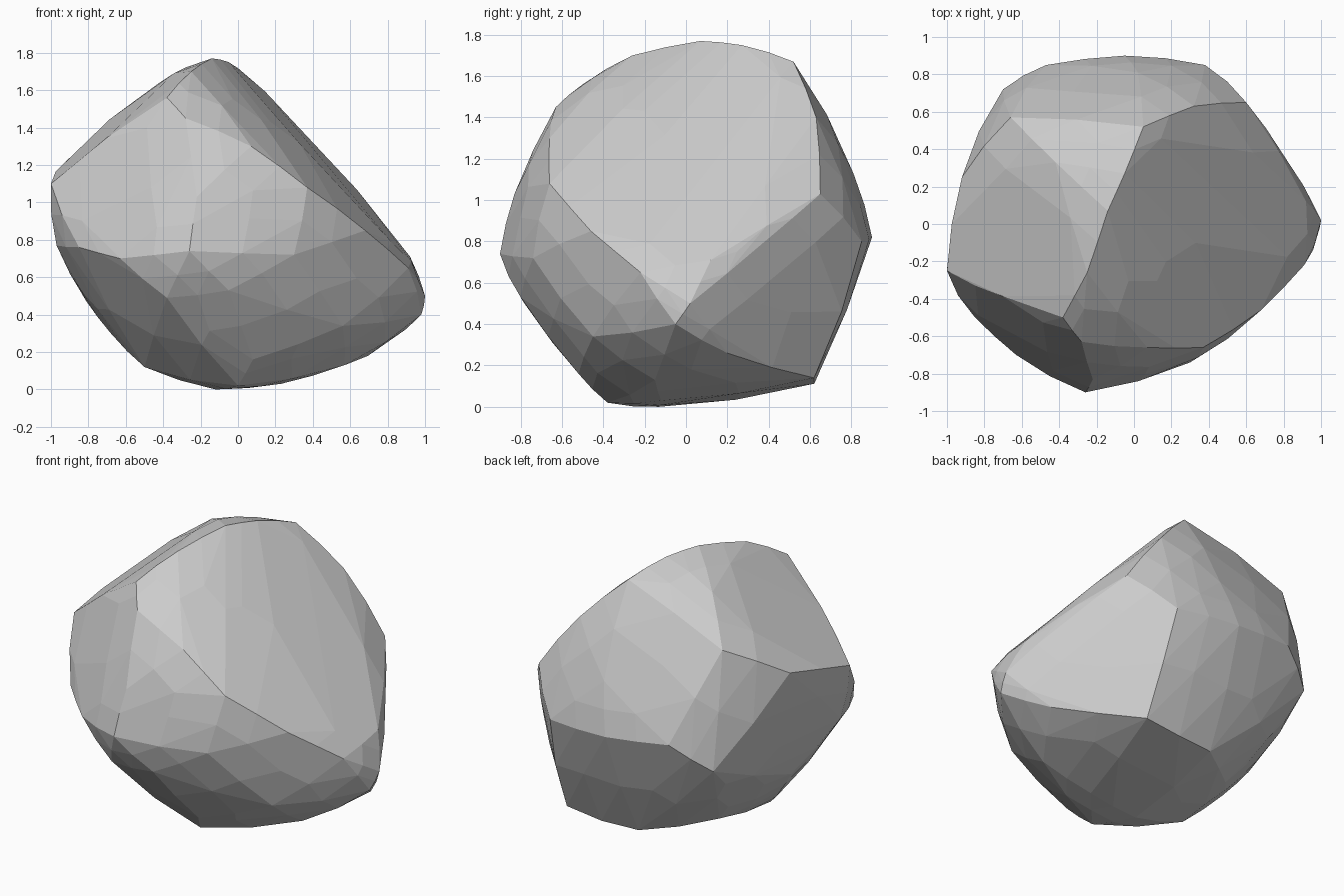
import bpy, bmesh
from mathutils import Vector

if "Cube" in bpy.data.objects:
    bpy.data.objects.remove(bpy.data.objects["Cube"])

# Key corners of the boulder
corners = [
    # top ridge
    (-.38, -.50, 1.56), (-.25, -.26, 1.70), (-.14, .07, 1.77), (-.05, .27, 1.75),
    (.05, .52, 1.67), (-.42, .33, 1.64),
    # left shoulder
    (-.66, .57, 1.42), (-.92, .25, 1.22), (-1, -.25, 1.10), (-.68, -.40, 1.33),
    (-.97, -.20, .77), (-.85, -.50, .76), (-.70, .72, .70),
    # lower left
    (-.81, .08, .47), (-.65, .41, .43), (-.68, .0, .30), (-.45, .30, .17), (-.50, -.15, .12),
    # base
    (-.12, -.13, 0), (0, -.38, .02), (.23, -.12, .03), (-.08, .60, .11), (.42, .62, .14),
    # right tip
    (1, .02, .50), (.98, -.05, .40), (.92, .12, .71), (.91, -.22, .65), (.80, .20, .26), (.57, -.15, .13),
    # edge of the long sloping face
    (.68, -.46, .85), (.37, -.66, 1.08), (.07, -.66, 1.30), (.80, .37, .79), (.60, .65, 1.03), (.32, .63, 1.40),
    # front bulge
    (-.26, -.90, .74), (-.22, -.83, 1.03), (-.28, -.63, 1.45), (-.63, -.70, .70),
    (.30, -.74, .72), (-.05, -.80, .53), (.08, -.52, .16), (.56, -.45, .34), (-.38, -.75, .49),
    # back bulge
    (-.05, .90, .82), (.38, .85, .80), (-.47, .85, .86), (.02, .81, 1.13),
]


def hull(points):
    """Convex shell around a set of points."""
    bm = bmesh.new()
    for p in points:
        bm.verts.new(p)
    res = bmesh.ops.convex_hull(bm, input=bm.verts[:])
    loose = [v for v in bm.verts if not v.link_faces]
    bmesh.ops.delete(bm, geom=loose, context='VERTS')
    bmesh.ops.recalc_face_normals(bm, faces=bm.faces[:])
    bm.normal_update()
    return bm


# Coarse shell, then slightly swollen edge midpoints for the small worn facets
coarse = hull(corners)
points = [v.co.copy() for v in coarse.verts]
for e in coarse.edges:
    a, b = e.verts
    n = (a.normal + b.normal).normalized()
    swell = max(0, min(.022, (b.co - a.co).dot(b.normal - a.normal) / 16))
    p = (a.co + b.co) / 2 + n * swell
    points.append(Vector((max(-1, min(1, p.x)), max(-.9, min(.9, p.y)), max(0, min(1.77, p.z)))))
coarse.free()

# Final faceted boulder, nearly coplanar triangles merged
bm = hull(points)
bmesh.ops.dissolve_limit(bm, angle_limit=.05, verts=bm.verts[:], edges=bm.edges[:])
mesh = bpy.data.meshes.new("boulder")
bm.to_mesh(mesh)
bm.free()
boulder = bpy.data.objects.new("boulder", mesh)
bpy.context.collection.objects.link(boulder)
